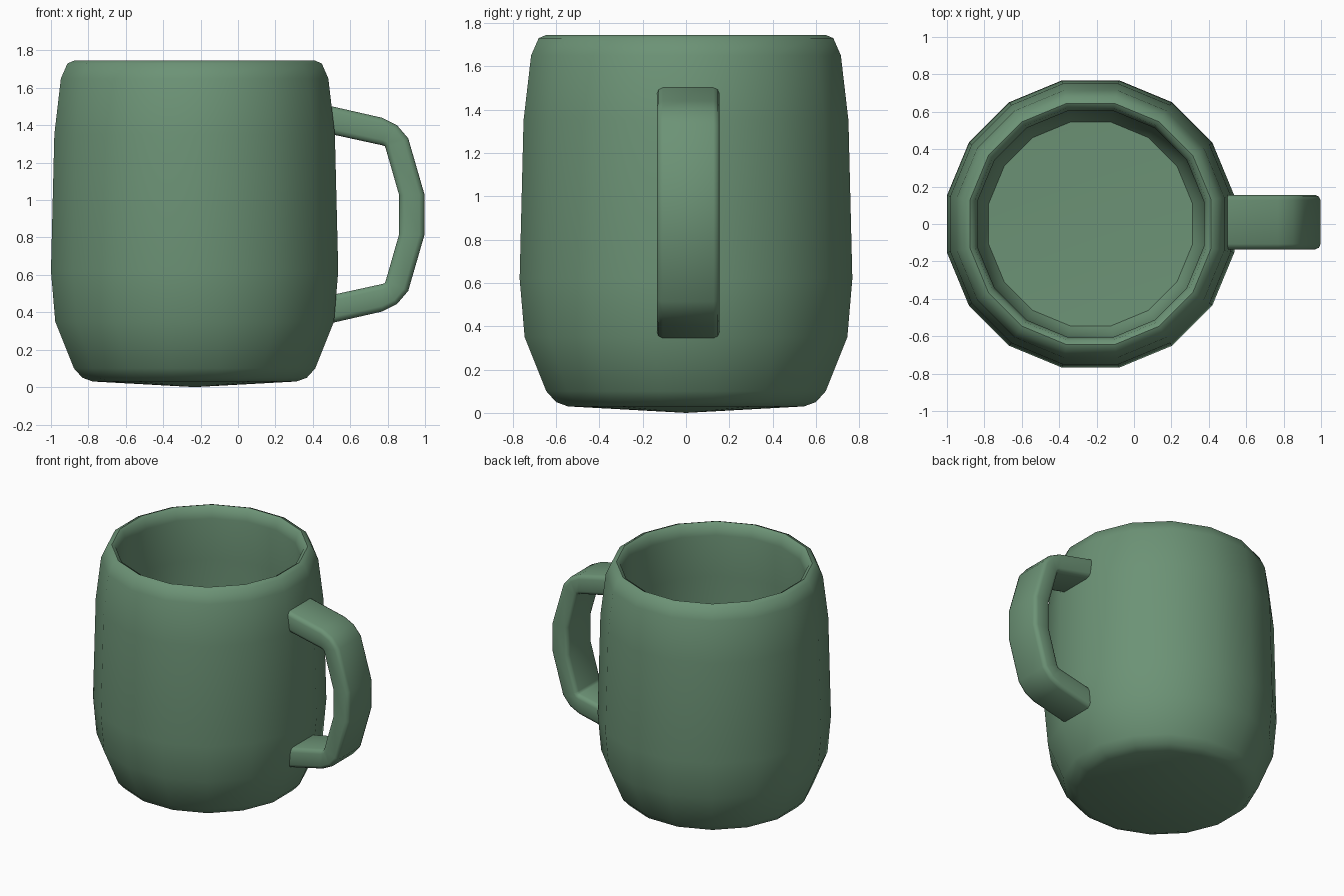
import bpy, bmesh
from math import cos, sin, pi, radians

if "Cube" in bpy.data.objects:
    bpy.data.objects.remove(bpy.data.objects["Cube"])

green = bpy.data.materials.new("green_glaze")
green.diffuse_color = (0.15, 0.29, 0.18, 1)
green.use_nodes = True
green.node_tree.nodes["Principled BSDF"].inputs["Base Color"].default_value = green.diffuse_color


def finish(name, bm, angle):
    bmesh.ops.remove_doubles(bm, verts=bm.verts, dist=0.0005)
    bmesh.ops.recalc_face_normals(bm, faces=bm.faces)
    me = bpy.data.meshes.new(name)
    bm.to_mesh(me)
    bm.free()
    ob = bpy.data.objects.new(name, me)
    bpy.context.collection.objects.link(ob)
    me.materials.append(green)
    bpy.ops.object.select_all(action='DESELECT')
    bpy.context.view_layer.objects.active = ob
    ob.select_set(True)
    bpy.ops.object.shade_smooth_by_angle(angle=radians(angle))
    return ob


def bridge(bm, rings):
    for a, b in zip(rings, rings[1:]):
        n = len(a)
        for i in range(n):
            j = (i + 1) % n
            bm.faces.new((a[i], a[j], b[j], b[i]))


# Cup body: 16-sided lathe, outside bottom -> rim -> inside floor
SIDES, CX = 16, -0.232
profile = [(0.545, 0.03), (0.60, 0.05), (0.645, 0.10), (0.745, 0.35),
           (0.768, 0.62), (0.75, 1.35), (0.715, 1.65), (0.68, 1.73),
           (0.645, 1.745), (0.62, 1.73), (0.605, 1.66), (0.62, 1.35),
           (0.62, 0.62), (0.605, 0.36), (0.575, 0.20), (0.545, 0.15)]
bm = bmesh.new()
rings = []
for r, z in profile:
    R = r / cos(pi / SIDES)
    rings.append([bm.verts.new((CX + R * cos((i + 0.5) * 2 * pi / SIDES),
                                R * sin((i + 0.5) * 2 * pi / SIDES), z))
                  for i in range(SIDES)])
bridge(bm, rings)
for ring, z in ((rings[0], 0.0), (rings[-1], 0.13)):
    pole = bm.verts.new((CX, 0, z))
    for i in range(SIDES):
        bm.faces.new((ring[i], ring[(i + 1) % SIDES], pole))
finish("cup_body", bm, 50)

# Handle: rounded-rectangle section lofted between outer and inner outlines
ZM, CY, HW, C = 0.922, 0.01, 0.145, 0.028
upper = [((0.44, 1.515), (0.44, 1.365)), ((0.77, 1.44), (0.775, 1.292)),
         ((0.85, 1.40), (0.785, 1.288)), ((0.91, 1.33), (0.79, 1.275)),
         ((0.997, 1.03), (0.862, 1.025))]
path = upper + [((o[0], 2 * ZM - o[1]), (i[0], 2 * ZM - i[1]))
                for o, i in reversed(upper)]
corner = [(0, HW - C), (0.06, HW - 0.3 * C), (0.2, HW)]
half = corner + [(1 - t, y) for t, y in reversed(corner)]
section = half + [(t, -y) for t, y in reversed(half)]
bm = bmesh.new()
rings = [[bm.verts.new((o[0] + (i[0] - o[0]) * t, CY + y,
                        o[1] + (i[1] - o[1]) * t)) for t, y in section]
         for o, i in path]
bridge(bm, rings)
bm.faces.new(rings[0])
bm.faces.new(rings[-1])
finish("handle", bm, 50)
